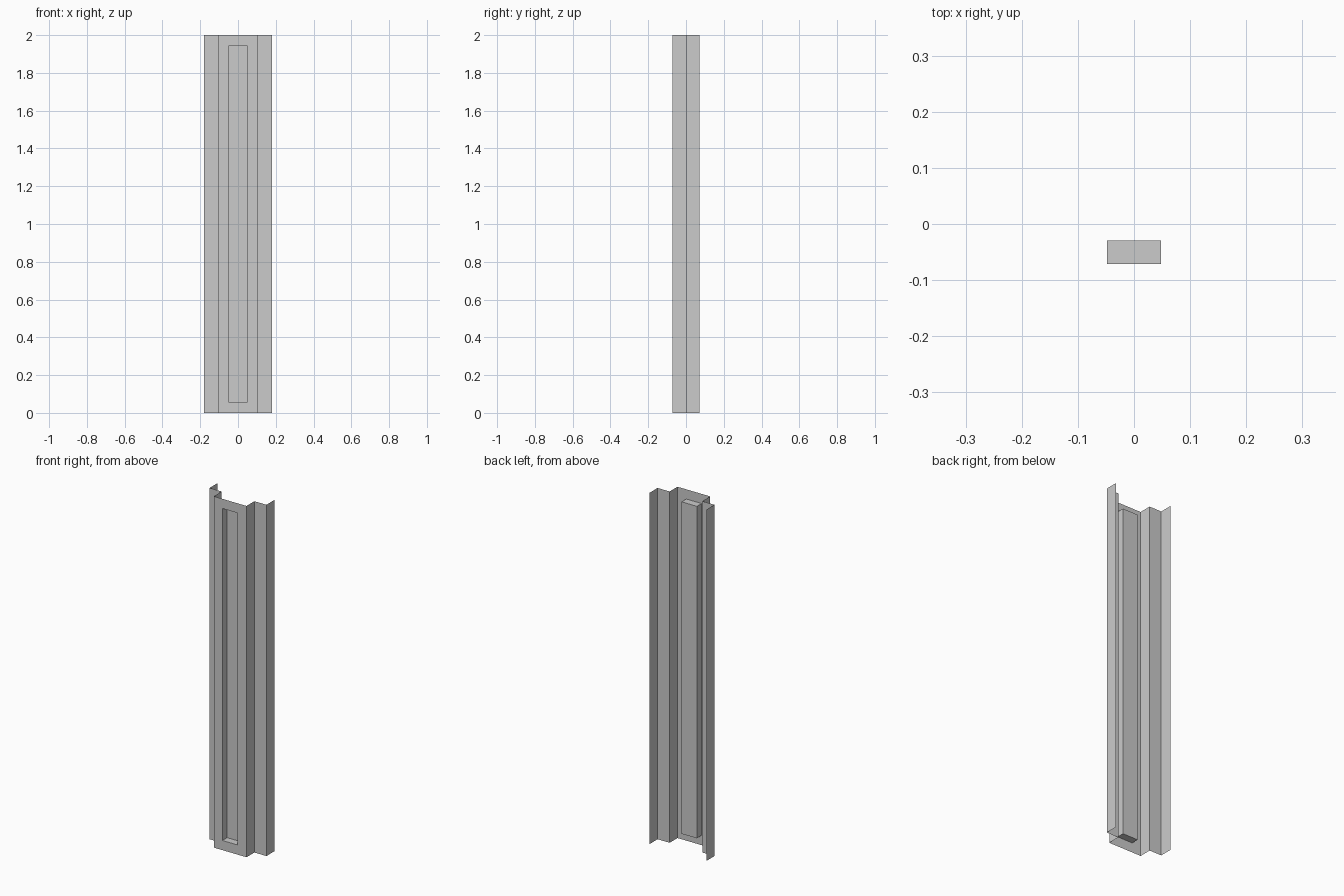
import bpy, bmesh
from mathutils import Vector

if "Cube" in bpy.data.objects:
    bpy.data.objects.remove(bpy.data.objects["Cube"])

HEIGHT = 2.0
DEPTH = 0.071       # half of the overall depth
FACE_X = 0.103      # half width of the raised front
WING_X = 0.179      # half width overall
BORDER = 0.055      # frame around the recessed panel
RECESS = 0.042      # how far the panel is sunk

# Stepped sheet profile: right half, mirrored to the left
right = [(FACE_X, -DEPTH), (FACE_X, 0), (WING_X, 0), (WING_X, DEPTH)]
profile = [(-x, y) for x, y in reversed(right)] + right

bm = bmesh.new()
verts = [bm.verts.new((x, y, 0)) for x, y in profile]
edges = [bm.edges.new(pair) for pair in zip(verts, verts[1:])]

# Pull the profile up into an open sheet
up = bmesh.ops.extrude_edge_only(bm, edges=edges)["geom"]
bmesh.ops.translate(bm, vec=(0, 0, HEIGHT),
                    verts=[g for g in up if isinstance(g, bmesh.types.BMVert)])

# Front face: frame, then sunken panel
front = min(bm.faces, key=lambda f: f.calc_center_median().y)
bmesh.ops.inset_individual(bm, faces=[front], thickness=BORDER, use_even_offset=True)
bm.normal_update()
front = min((f for f in bm.faces if len(f.verts) == 4),
            key=lambda f: (f.calc_center_median() - Vector((0, -DEPTH, HEIGHT / 2))).length)
panel = bmesh.ops.extrude_discrete_faces(bm, faces=[front])["faces"][0]
bmesh.ops.translate(bm, vec=(0, RECESS, 0), verts=list(panel.verts))

# Make the visible front side the outward side
bm.normal_update()
if panel.normal.y > 0:
    bmesh.ops.reverse_faces(bm, faces=list(bm.faces))

mesh = bpy.data.meshes.new("pilaster_sheet")
bm.to_mesh(mesh)
bm.free()
bpy.context.collection.objects.link(bpy.data.objects.new("pilaster_sheet", mesh))
